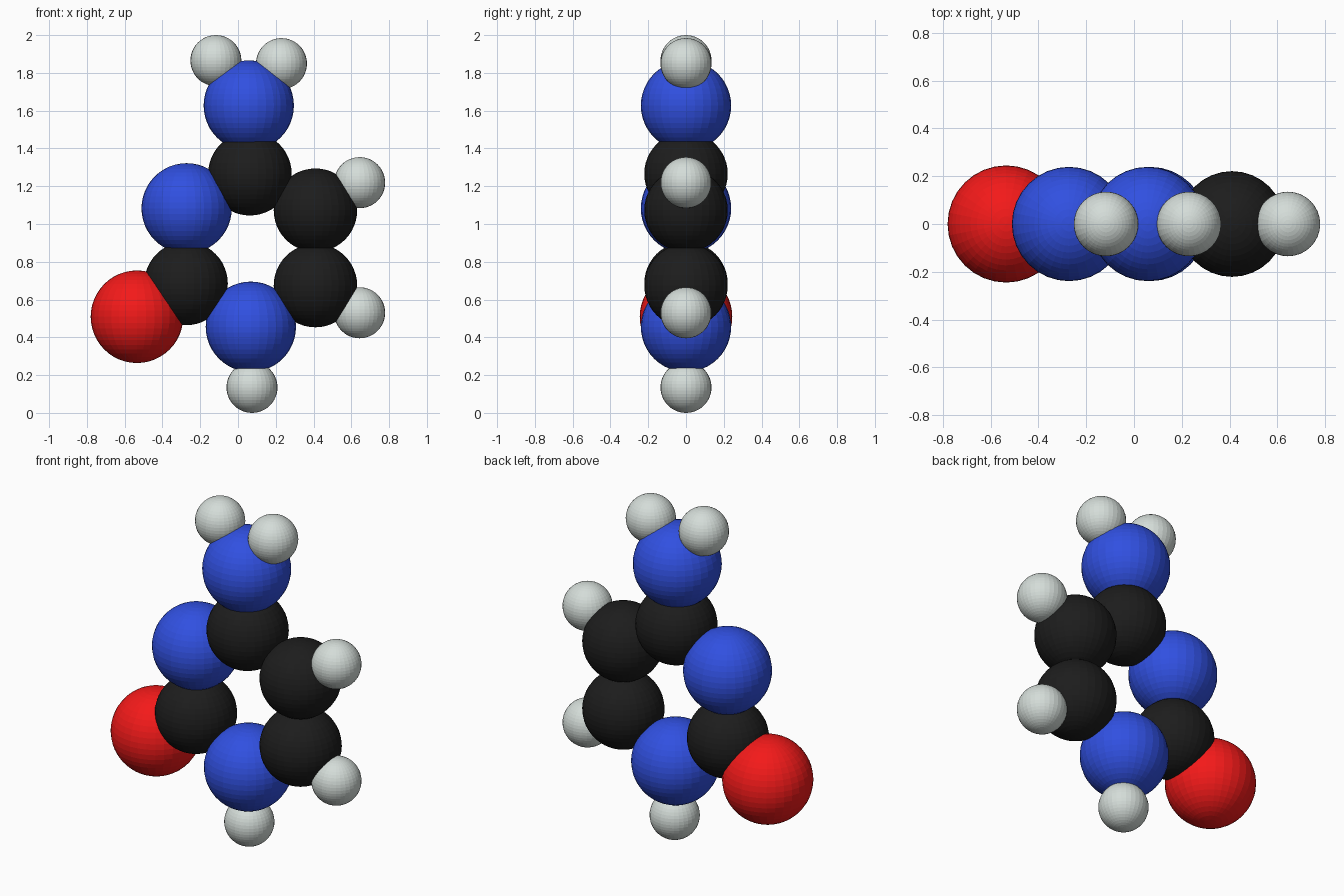
import bpy

if "Cube" in bpy.data.objects:
    bpy.data.objects.remove(bpy.data.objects["Cube"])

# Element: colour and radius
ELEMENTS = {
    "carbon": ((0.012, 0.012, 0.012, 1), 0.221),
    "nitrogen": ((0.03, 0.08, 0.75, 1), 0.239),
    "oxygen": ((0.9, 0.01, 0.01, 1), 0.245),
    "hydrogen": ((0.66, 0.72, 0.69, 1), 0.135),
}

# Part name, element, x, z (the molecule is flat, so y = 0)
ATOMS = [
    # Ring
    ("ring_carbon_top", "carbon", 0.063, 1.266),
    ("ring_carbon_upper_right", "carbon", 0.41, 1.073),
    ("ring_carbon_lower_right", "carbon", 0.41, 0.674),
    ("ring_nitrogen_bottom", "nitrogen", 0.068, 0.456),
    ("ring_carbon_lower_left", "carbon", -0.275, 0.685),
    ("ring_nitrogen_upper_left", "nitrogen", -0.272, 1.083),
    # Attached groups
    ("amino_nitrogen", "nitrogen", 0.057, 1.627),
    ("side_oxygen", "oxygen", -0.535, 0.509),
    ("amino_hydrogen_left", "hydrogen", -0.117, 1.865),
    ("amino_hydrogen_right", "hydrogen", 0.23, 1.849),
    ("hydrogen_upper_right", "hydrogen", 0.644, 1.219),
    ("hydrogen_lower_right", "hydrogen", 0.644, 0.53),
    ("hydrogen_bottom", "hydrogen", 0.074, 0.135),
]

materials = {}
for element, (colour, _) in ELEMENTS.items():
    materials[element] = bpy.data.materials.new(element)
    materials[element].diffuse_color = colour

# Flat-faced spheres
for name, element, x, z in ATOMS:
    bpy.ops.mesh.primitive_uv_sphere_add(
        segments=32, ring_count=24, radius=ELEMENTS[element][1], location=(x, 0, z))
    atom = bpy.context.object
    atom.name = name
    atom.data.materials.append(materials[element])

for m in bpy.data.materials:
    if m.users and not m.is_grease_pencil:
        m.use_nodes = True
        m.node_tree.nodes["Principled BSDF"].inputs["Base Color"].default_value = m.diffuse_color
